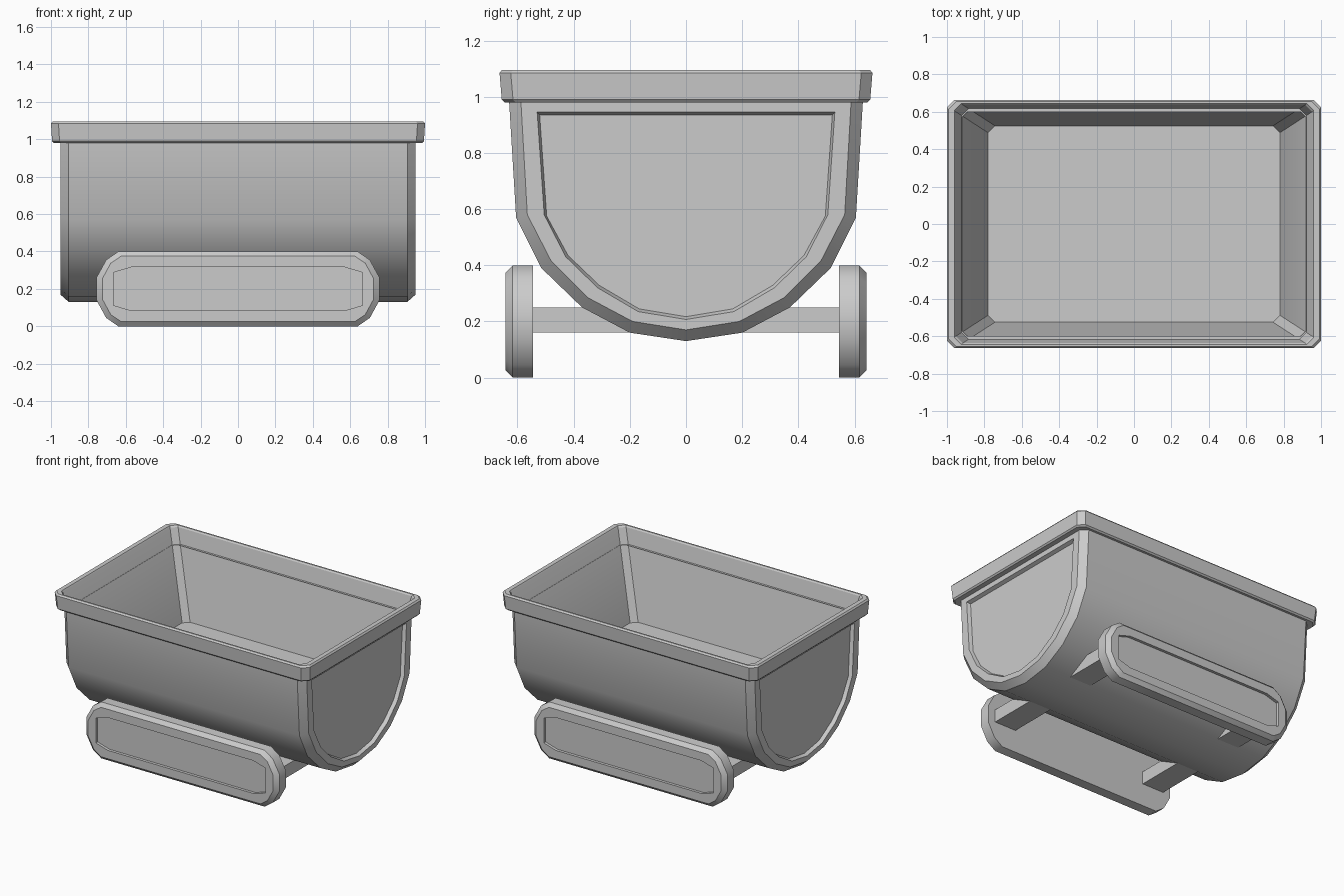
import bpy, bmesh, math

if "Cube" in bpy.data.objects:
    bpy.data.objects.remove(bpy.data.objects["Cube"])


def loft(name, rings, cap_start=True, cap_end=True, skip=None, angle=35):
    """Bridge closed rings of equal length into one mesh object."""
    bm = bmesh.new()
    loops = [[bm.verts.new(p) for p in r] for r in rings]
    n = len(loops[0])
    for a, b in zip(loops, loops[1:]):
        for i in range(n):
            q = (a[i], a[(i + 1) % n], b[(i + 1) % n], b[i])
            if not (skip and all(skip(v.co) for v in q)):
                bm.faces.new(q)
    if cap_start:
        bm.faces.new(loops[0])
    if cap_end:
        bm.faces.new(loops[-1])
    bmesh.ops.recalc_face_normals(bm, faces=bm.faces)
    me = bpy.data.meshes.new(name)
    bm.to_mesh(me)
    bm.free()
    ob = bpy.data.objects.new(name, me)
    bpy.context.collection.objects.link(ob)
    bpy.context.view_layer.objects.active = ob
    ob.select_set(True)
    bpy.ops.object.shade_smooth_by_angle(angle=math.radians(angle))
    ob.select_set(False)
    return ob


def mirrored(half):
    """Half profile ending on the centre line -> full closed profile."""
    return half + [(-y, z) for y, z in half[-2::-1]]


# Rounded tub body: chamfered ends with a recessed panel
outer = mirrored([(.63, .985), (.605, .57), (.515, .39), (.37, .25), (.2, .16), (0, .13)])
face = mirrored([(.588, .985), (.565, .58), (.48, .415), (.35, .285), (.19, .2), (0, .17)])
edge = mirrored([(.53, .945), (.505, .58), (.428, .43), (.315, .32), (.17, .235), (0, .207)])
panel = mirrored([(.521, .935), (.496, .575), (.42, .435), (.308, .328), (.167, .245), (0, .217)])
half_rings = [(.925, panel), (.95, edge), (.95, face), (.905, outer)]
rings = [[(-x, y, z) for y, z in p] for x, p in half_rings]
rings += [[(x, y, z) for y, z in p] for x, p in reversed(half_rings)]
loft("tub_body", rings, skip=lambda c: c.z > .98)


# Rim with cut corners, continuing into the tapered basin
def cut_rect(hx, hy, c, z):
    q = [(hx, hy - c), (hx - c, hy)]
    q += [(-x, y) for x, y in reversed(q)]
    q += [(-x, -y) for x, y in q]
    return [(x, y, z) for x, y in q]


loft("rim_and_basin", [cut_rect(*r) for r in (
    (.92, .60, .03, .98), (.985, .646, .04, .98), (.994, .656, .04, .99),
    (1, .664, .04, 1.085), (.991, .655, .04, 1.096), (.96, .644, .037, 1.096),
    (.953, .637, .037, 1.086), (.78, .525, .037, .5))], cap_start=False, angle=20)


# Long rounded side runners with a recessed outer panel
def outline(quarter):
    top = quarter + [(-x, z) for x, z in reversed(quarter)]
    return [(x, .2 + z) for x, z in top] + [(-x, .2 - z) for x, z in top]


rim = outline([(.757, .06), (.705, .155), (.64, .2)])
inset = outline([(.725, .055), (.68, .138), (.625, .175)])
pocket = outline([(.665, .06), (.665, .088), (.57, .116)])
for side, label in ((-1, "front"), (1, "back")):
    loft(label + "_runner", [[(x, side * y, z) for x, z in p] for y, p in (
        (.545, rim), (.617, rim), (.642, inset), (.642, pocket), (.622, pocket))])

# Cross bars joining the runners beneath the tub
for side, label in ((-1, "left"), (1, "right")):
    section = [(.53, .16), (.70, .16), (.70, .25), (.53, .25)]
    loft(label + "_cross_bar", [[(side * x, y, z) for x, z in section] for y in (-.56, .56)])
